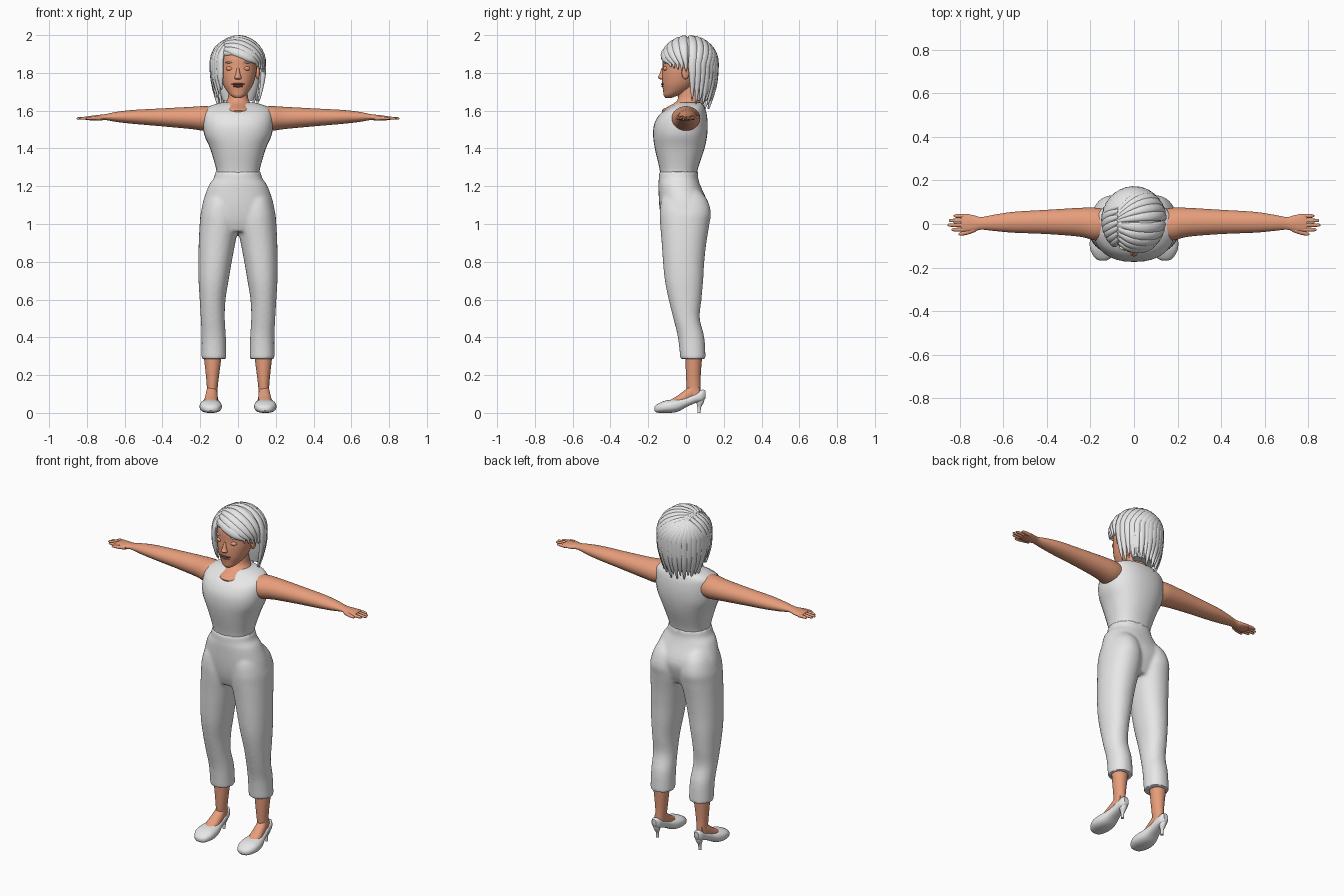
import bpy, bmesh, math
from mathutils import Vector

cube = bpy.data.objects.get("Cube")
if cube:
    bpy.data.objects.remove(cube)


def material(name, rgb):
    m = bpy.data.materials.new(name)
    m.use_nodes = True
    col = (*rgb, 1)
    m.diffuse_color = col
    b = m.node_tree.nodes["Principled BSDF"]
    b.inputs["Base Color"].default_value = col
    b.inputs["Roughness"].default_value = 0.8
    return m


WHITE = material("pale grey", (0.8, 0.8, 0.8))
SKIN = material("warm skin", (0.8, 0.34, 0.2))
LIPS = material("dark lips", (0.25, 0.1, 0.075))
parts = []


def finish(name, bm, mat):
    bmesh.ops.recalc_face_normals(bm, faces=bm.faces)
    me = bpy.data.meshes.new(name)
    bm.to_mesh(me)
    bm.free()
    me.materials.append(mat)
    ob = bpy.data.objects.new(name, me)
    bpy.context.collection.objects.link(ob)
    parts.append(ob)
    return ob


def skin_rings(bm, rings):
    vs = [[bm.verts.new(p) for p in r] for r in rings]
    n = len(vs[0])
    for a, b in zip(vs, vs[1:]):
        for i in range(n):
            bm.faces.new((a[i], a[(i + 1) % n], b[(i + 1) % n], b[i]))
    bm.faces.new(vs[0])
    bm.faces.new(vs[-1])


def spline(rows, k):
    """Catmull-Rom interpolation of tuples."""
    rows = [Vector(r) for r in rows]
    out = []
    for i in range(len(rows) - 1):
        p0, p1, p2 = rows[max(i - 1, 0)], rows[i], rows[i + 1]
        p3 = rows[min(i + 2, len(rows) - 1)]
        for j in range(k):
            t = j / k
            out.append(p1 + (p2 - p0) * (t / 2) + (p0 * 2 - p1 * 5 + p2 * 4 - p3) * (t * t / 2)
                       + (p1 * 3 - p0 - p2 * 3 + p3) * (t ** 3 / 2))
    return out + [rows[-1]]


def loft(name, rows, mat, axis="z", n=2.0, s=1, k=4, sides=32, bm=None):
    """Rows are (position along axis, u min, u max, v min, v max)."""
    rings = []
    for t, u0, u1, v0, v1 in spline(rows, k):
        ring = []
        for i in range(sides):
            a = math.tau * i / sides
            c, d = math.cos(a), math.sin(a)
            u = (u0 + u1) / 2 + (u1 - u0) / 2 * math.copysign(abs(c) ** (2 / n), c)
            v = (v0 + v1) / 2 + (v1 - v0) / 2 * math.copysign(abs(d) ** (2 / n), d)
            x, y, z = {"x": (t, u, v), "y": (u, t, v), "z": (u, v, t)}[axis]
            ring.append((x * s, y, z))
        rings.append(ring)
    if bm is not None:
        return skin_rings(bm, rings)
    bm = bmesh.new()
    skin_rings(bm, rings)
    return finish(name, bm, mat)


def sym(rows):
    """Rows symmetric in x: (z, half width, front, back)."""
    return [(z, -w, w, f, b) for z, w, f, b in rows]


def ball(name, loc, size, mat):
    bm = bmesh.new()
    bmesh.ops.create_uvsphere(bm, u_segments=20, v_segments=12, radius=1)
    for v in bm.verts:
        v.co = Vector(a * b + c for a, b, c in zip(v.co, size, loc))
    return finish(name, bm, mat)


# Sleeveless top
loft("top", sym([(1.255, .112, -.135, .055), (1.3, .118, -.142, .065), (1.4, .148, -.165, .098),
                 (1.47, .178, -.174, .112), (1.53, .187, -.168, .115), (1.58, .185, -.14, .11),
                 (1.61, .172, -.1, .102), (1.63, .135, -.068, .094), (1.642, .09, -.04, .08)]),
     WHITE, n=2.3)

# Trousers: hips and two legs blended into one surface
bm = bmesh.new()
loft("", sym([(.96, .15, -.11, .08), (1.02, .19, -.13, .105), (1.1, .19, -.142, .118),
              (1.2, .157, -.146, .078), (1.24, .13, -.144, .065), (1.278, .12, -.143, .064)]),
     WHITE, n=2.2, bm=bm)
for s in (1, -1):
    loft("", [(.285, .062, .193, -.03, .104), (.4, .064, .193, -.043, .097), (.5, .07, .197, -.067, .073),
              (.6, .066, .203, -.092, .082), (.7, .05, .209, -.112, .091), (.8, .033, .21, -.122, .097),
              (.9, .014, .208, -.129, .108), (1, -.005, .203, -.137, .124),
              (1.06, .0, .197, -.139, .132), (1.13, .01, .177, -.13, .112), (1.18, .03, .15, -.1, .07)],
         WHITE, n=2.15, s=s, bm=bm)
trousers = finish("trousers", bm, WHITE)
bpy.context.view_layer.objects.active = trousers
mod = trousers.modifiers.new("blend", "REMESH")
mod.mode, mod.voxel_size = "VOXEL", 0.009
bpy.ops.object.modifier_apply(modifier=mod.name)
mod = trousers.modifiers.new("soften", "SMOOTH")
mod.factor, mod.iterations = 0.5, 6
bpy.ops.object.modifier_apply(modifier=mod.name)

# Neck, head and face
loft("neck", sym([(1.56, .07, -.1, .06), (1.6, .078, -.127, .07), (1.62, .075, -.098, .08),
                  (1.64, .066, -.062, .078), (1.665, .054, -.042, .072), (1.71, .05, -.037, .062),
                  (1.77, .05, -.04, .06)]), SKIN)
loft("head", sym([(1.668, .018, -.11, -.075), (1.682, .04, -.118, -.04), (1.705, .06, -.121, .01),
                  (1.74, .08, -.126, .05), (1.79, .095, -.127, .08), (1.83, .1, -.124, .1),
                  (1.88, .1, -.122, .105), (1.93, .085, -.1, .09), (1.97, .045, -.05, .05)]), SKIN, n=2.1)
loft("nose", sym([(1.765, .013, -.135, -.11), (1.775, .019, -.149, -.11), (1.79, .013, -.142, -.11),
                  (1.825, .007, -.129, -.11)]), SKIN, sides=16)
ball("upper_lip", (0, -.119, 1.741), (.036, .013, .006), LIPS)
ball("lower_lip", (0, -.118, 1.73), (.028, .013, .007), LIPS)

for s, side in ((1, "left"), (-1, "right")):
    ball(side + "_eyelid", (.043 * s, -.107, 1.823), (.022, .014, .012), SKIN)
    ball(side + "_eyebrow", (.043 * s, -.108, 1.855), (.024, .012, .005), WHITE)
    ball(side + "_ear", (.104 * s, -.003, 1.8), (.012, .02, .034), SKIN)

    # Arm and hand
    loft(side + "_arm", [(.12, -.07, .065, 1.5, 1.62), (.18, -.075, .075, 1.494, 1.624),
                         (.25, -.058, .074, 1.503, 1.62), (.4, -.046, .065, 1.517, 1.612),
                         (.55, -.04, .056, 1.53, 1.604), (.64, -.032, .043, 1.54, 1.594),
                         (.7, -.026, .032, 1.55, 1.582), (.735, -.034, .04, 1.547, 1.578),
                         (.77, -.037, .046, 1.548, 1.574), (.795, -.032, .044, 1.55, 1.57)],
         SKIN, axis="x", s=s)
    for i, tip in enumerate((.838, .855, .85, .828)):
        y = -.026 + i * .021
        loft(f"{side}_finger_{i + 1}",
             [(.775, y - .009, y + .009, 1.55, 1.569), (.81, y - .009, y + .009, 1.552, 1.568),
              (tip - .008, y - .007, y + .007, 1.553, 1.565), (tip, y - .003, y + .003, 1.556, 1.561)],
             SKIN, axis="x", s=s, sides=12)
    loft(side + "_thumb", [(.725, -.035, -.01, 1.548, 1.572), (.765, -.049, -.027, 1.55, 1.569),
                           (.795, -.053, -.037, 1.552, 1.565), (.805, -.05, -.043, 1.556, 1.561)],
         SKIN, axis="x", s=s, sides=12)

    # Lower leg, foot, and heeled shoe
    loft(side + "_shin", [(.07, .112, .168, .012, .08), (.13, .108, .165, .004, .077),
                          (.2, .1, .17, 0, .078), (.33, .083, .185, -.005, .088)], SKIN, s=s)
    loft(side + "_foot", [(-.1, .115, .175, .02, .06), (-.05, .108, .179, .03, .088),
                          (0, .108, .173, .045, .125), (.03, .11, .168, .06, .15),
                          (.07, .12, .16, .07, .15)], SKIN, axis="y", s=s)
    loft(side + "_shoe", [(-.168, .128, .158, .012, .03), (-.155, .105, .18, .002, .044),
                          (-.12, .088, .2, 0, .062), (-.08, .086, .203, 0, .07),
                          (-.04, .092, .195, .008, .075), (0, .102, .182, .03, .083),
                          (.05, .107, .172, .052, .104), (.085, .113, .167, .06, .123),
                          (.103, .126, .154, .078, .118)], WHITE, axis="y", n=2.4, s=s)
    loft(side + "_heel", [(0, .131, .149, .06, .077), (.03, .131, .149, .06, .08),
                          (.055, .122, .158, .055, .094), (.085, .118, .162, .05, .1)],
         WHITE, s=s, sides=16)

# Hair: base cap with swept locks laid over it
loft("hair_cap", sym([(1.655, .08, .055, .115), (1.72, .108, .04, .143), (1.8, .122, .025, .152),
                      (1.85, .125, -.01, .153), (1.895, .122, -.118, .15), (1.94, .104, -.1, .13),
                      (1.975, .07, -.06, .09), (1.99, .03, -.02, .05)]), WHITE, n=2.1)

CENTRE, RADII = Vector((0, .015, 1.85)), Vector((.137, .145, .137))


def lock(name, root, azimuth, z_end, width, steps=18):
    """Arc over the skull from the parting, then hang down to a tapered tip."""
    a = math.radians(azimuth)
    rim = Vector((math.cos(a), math.sin(a), 0))
    start = Vector((*root, math.sqrt(1 - root[0] ** 2 - root[1] ** 2)))
    arc, drop = start.angle(rim), (CENTRE.z - z_end) / RADII.z
    path = []
    for i in range(steps + 1):
        d = (arc + drop) * i / steps
        if d < arc:
            p = start.slerp(rim, d / arc)
        else:
            h = d - arc
            p = rim * (1 - .09 * h * h)
            p.z = -h
        path.append((Vector(c * r for c, r in zip(p, RADII)) + CENTRE,
                     Vector((p.x, p.y, max(p.z, 0))).normalized()))
    rings = []
    for i, (p, out) in enumerate(path):
        tangent = path[min(i + 1, steps)][0] - path[max(i - 1, 0)][0]
        across = tangent.cross(out).normalized()
        t = i / steps
        f = min(1, .45 + 2 * t) * min(1, .1 + 2.2 * (1 - t) ** .9)
        rings.append([p + across * (width * f * math.cos(q)) + out * (.014 * min(1, f + .2) * math.sin(q))
                      for q in (math.tau * j / 12 for j in range(12))])
    bm = bmesh.new()
    skin_rings(bm, rings)
    finish(name, bm, WHITE)


for i in range(5):      # fringe swept across the forehead
    lock(f"fringe_lock_{i + 1}", (-.5, -.68 + .14 * i), -42 + 9 * i, 1.83 - .006 * i, .025)
for i in range(7):      # left side, behind the ear
    lock(f"left_lock_{i + 1}", (-.5, .0 + .07 * i), 8 + 11 * i, 1.65 - .02 * (i % 2), .023)
for i in range(9):      # back of the head
    lock(f"back_lock_{i + 1}", (-.45, .46), 82 + 11 * i, 1.61 + .025 * (i % 2), .024)
for i in range(6):      # right side, falling beside the face
    lock(f"right_lock_{i + 1}", (-.52, .3 - .17 * i), 178 + 9.5 * i, 1.67 + .02 * (i % 3), .022)

bpy.ops.object.select_all(action="DESELECT")
for ob in parts:
    ob.select_set(True)
bpy.context.view_layer.objects.active = parts[0]
bpy.ops.object.shade_smooth_by_angle(angle=math.radians(40))
